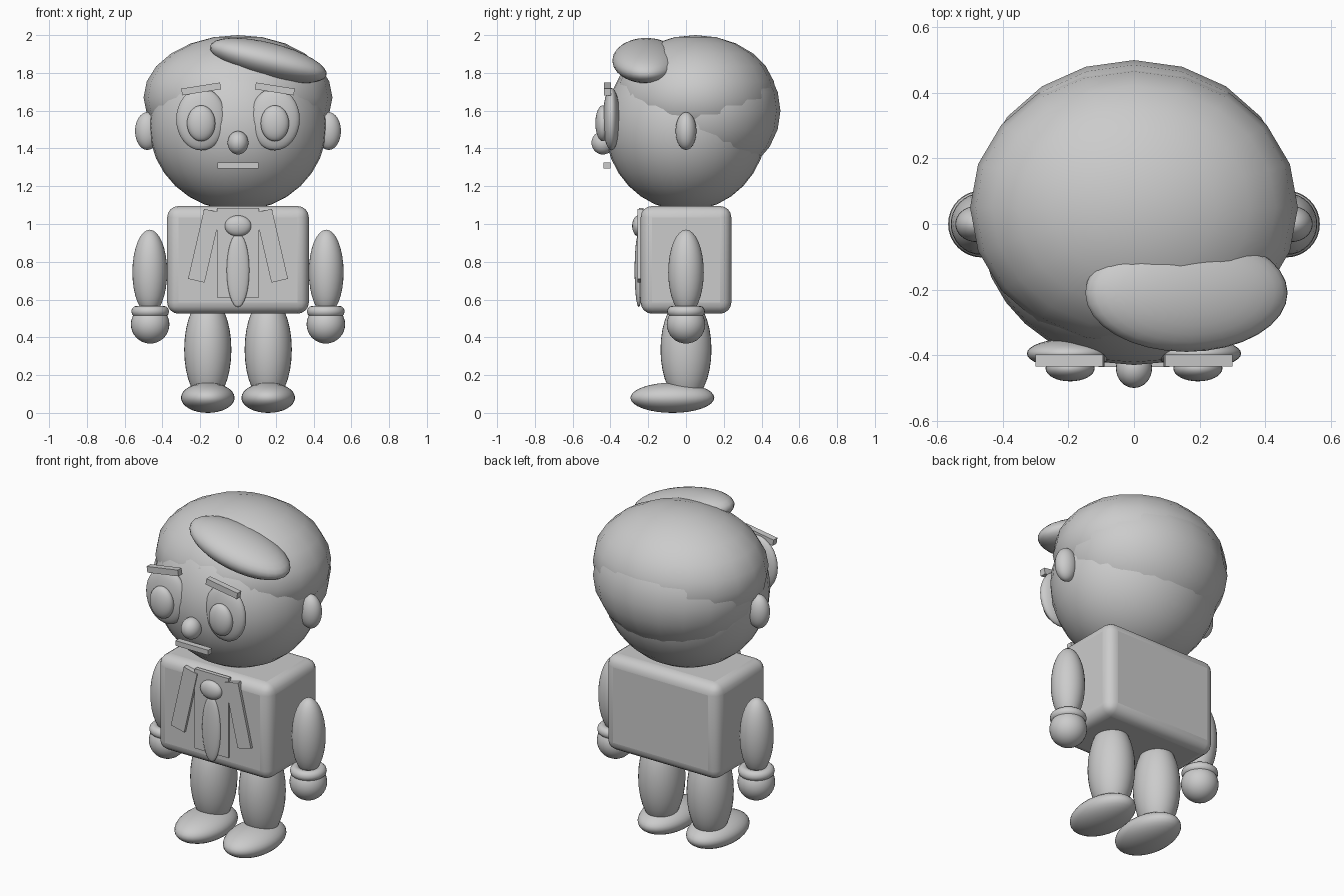
import bpy
import math

if "Cube" in bpy.data.objects:
    bpy.data.objects.remove(bpy.data.objects["Cube"])

# Single flat colour
grey = bpy.data.materials.new("plain_grey")
grey.diffuse_color = (0.6, 0.6, 0.6, 1)
grey.use_nodes = True
grey.node_tree.nodes["Principled BSDF"].inputs["Base Color"].default_value = grey.diffuse_color


def finish(name, smooth=True):
    ob = bpy.context.object
    ob.name = name
    ob.data.materials.append(grey)
    bpy.ops.object.transform_apply(location=False, rotation=False, scale=True)
    if smooth:
        bpy.ops.object.shade_smooth_by_angle(angle=math.radians(40))
    return ob


def ball(name, loc, radii, tilt=0, segs=32, rings=16):
    bpy.ops.mesh.primitive_uv_sphere_add(segments=segs, ring_count=rings, radius=1, location=loc,
                                         rotation=(0, math.radians(tilt), 0))
    bpy.context.object.scale = radii
    return finish(name)


def box(name, loc, size, tilt=0, bevel=0):
    bpy.ops.mesh.primitive_cube_add(size=1, location=loc, rotation=(0, math.radians(tilt), 0))
    bpy.context.object.scale = size
    ob = finish(name, False)
    if bevel:
        mod = ob.modifiers.new("rounding", "BEVEL")
        mod.width, mod.segments = bevel, 4
        bpy.ops.object.shade_smooth_by_angle(angle=math.radians(40))
    return ob


# Head and hair
ball("head", (0, 0, 1.52), (0.47, 0.43, 0.45))
ball("hair_cap", (0, 0.05, 1.67), (0.50, 0.43, 0.33), segs=20, rings=12)
ball("hair_back", (0, 0.08, 1.60), (0.478, 0.42, 0.38), segs=20, rings=12)
ball("hair_quiff", (0.16, -0.21, 1.865), (0.318, 0.18, 0.095), tilt=14)

# Face centre
ball("nose", (0, -0.44, 1.43), (0.055, 0.06, 0.062))
box("mouth", (0, -0.418, 1.31), (0.216, 0.035, 0.03))

# Torso, shirt front and tie
box("torso", (0, 0, 0.81), (0.75, 0.48, 0.57), bevel=0.06)
box("shirt_front", (0, -0.238, 0.848), (0.222, 0.024, 0.475))
ball("tie_knot", (0, -0.252, 0.99), (0.07, 0.033, 0.055))
ball("tie", (0, -0.25, 0.755), (0.06, 0.022, 0.195))

# Paired parts
for side, s in (("left", -1), ("right", 1)):
    ball(side + "_ear", (s * 0.48, 0, 1.492), (0.065, 0.055, 0.1))
    ball(side + "_eye", (s * 0.195, -0.395, 1.555), (0.132, 0.045, 0.165))
    ball(side + "_pupil", (s * 0.195, -0.44, 1.533), (0.075, 0.04, 0.095))
    box(side + "_brow", (s * 0.195, -0.416, 1.715), (0.208, 0.036, 0.036), tilt=s * 9)
    box(side + "_lapel", (s * 0.178, -0.242, 0.885), (0.09, 0.028, 0.38), tilt=-s * 13)
    ball(side + "_arm", (s * 0.467, 0, 0.745), (0.092, 0.094, 0.225))
    bpy.ops.mesh.primitive_torus_add(location=(s * 0.465, 0, 0.537), major_radius=0.07, minor_radius=0.03,
                                     major_segments=32, minor_segments=12)
    finish(side + "_cuff")
    ball(side + "_hand", (s * 0.465, 0, 0.469), (0.102, 0.102, 0.102))
    ball(side + "_leg", (s * 0.16, 0, 0.335), (0.125, 0.135, 0.28))
    ball(side + "_shoe", (s * 0.16, -0.072, 0.08), (0.142, 0.222, 0.08))
